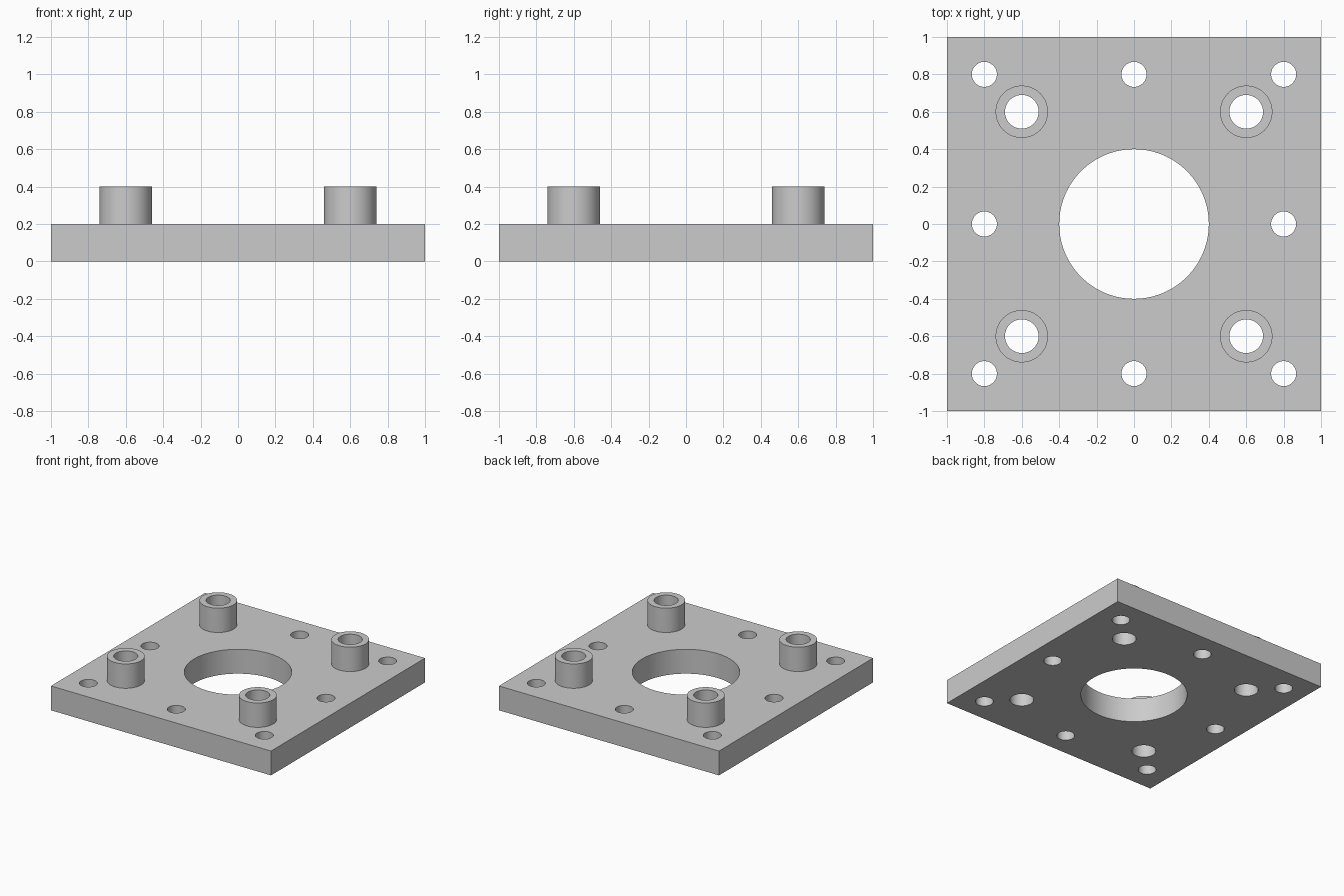
import bpy
import bmesh
import math
from mathutils import Matrix

default = bpy.data.objects.get("Cube")
if default:
    bpy.data.objects.remove(default, do_unlink=True)

PLATE_H, BOSS_TOP = 0.2, 0.4
BOSS_SPOTS = [(x, y) for x in (-0.6, 0.6) for y in (-0.6, 0.6)]
BOLT_SPOTS = [(x, y) for x in (-0.8, 0, 0.8) for y in (-0.8, 0, 0.8) if x or y]

metal = bpy.data.materials.new("plain_grey")
metal.use_nodes = True
grey = (0.6, 0.6, 0.6, 1)
metal.diffuse_color = grey
metal.node_tree.nodes["Principled BSDF"].inputs["Base Color"].default_value = grey


def cylinder(bm, spot, radius, z0, z1, sides):
    bmesh.ops.create_cone(
        bm, cap_ends=True, segments=sides, radius1=radius, radius2=radius,
        depth=z1 - z0, matrix=Matrix.Translation((*spot, (z0 + z1) / 2)))


def make_object(name, bm):
    mesh = bpy.data.meshes.new(name)
    bm.to_mesh(mesh)
    bm.free()
    mesh.materials.append(metal)
    obj = bpy.data.objects.new(name, mesh)
    bpy.context.collection.objects.link(obj)
    return obj


def combine(target, tool, operation):
    mod = target.modifiers.new(operation.lower(), 'BOOLEAN')
    mod.operation, mod.solver, mod.object = operation, 'EXACT', tool
    tool.hide_render = True
    bpy.ops.object.select_all(action='DESELECT')
    target.select_set(True)
    bpy.context.view_layer.objects.active = target
    bpy.ops.object.modifier_apply(modifier=mod.name)
    bpy.data.objects.remove(tool, do_unlink=True)


# Square base plate
bm = bmesh.new()
bmesh.ops.create_cube(bm, size=1, matrix=Matrix.Translation((0, 0, PLATE_H / 2))
                      @ Matrix.Diagonal((2, 2, PLATE_H, 1)))
plate = make_object("mounting_plate", bm)

# Four raised bosses, rooted inside the plate
bm = bmesh.new()
for spot in BOSS_SPOTS:
    cylinder(bm, spot, 0.14, PLATE_H / 2, BOSS_TOP, 64)
combine(plate, make_object("bosses", bm), 'UNION')

# Through holes: central bore, boss bores and bolt holes
bm = bmesh.new()
cylinder(bm, (0, 0), 0.4, -0.1, 0.5, 96)
for spot in BOSS_SPOTS:
    cylinder(bm, spot, 0.09, -0.1, 0.5, 48)
for spot in BOLT_SPOTS:
    cylinder(bm, spot, 0.067, -0.1, 0.5, 48)
combine(plate, make_object("hole_cutters", bm), 'DIFFERENCE')

bpy.ops.object.shade_smooth_by_angle(angle=math.radians(30))
